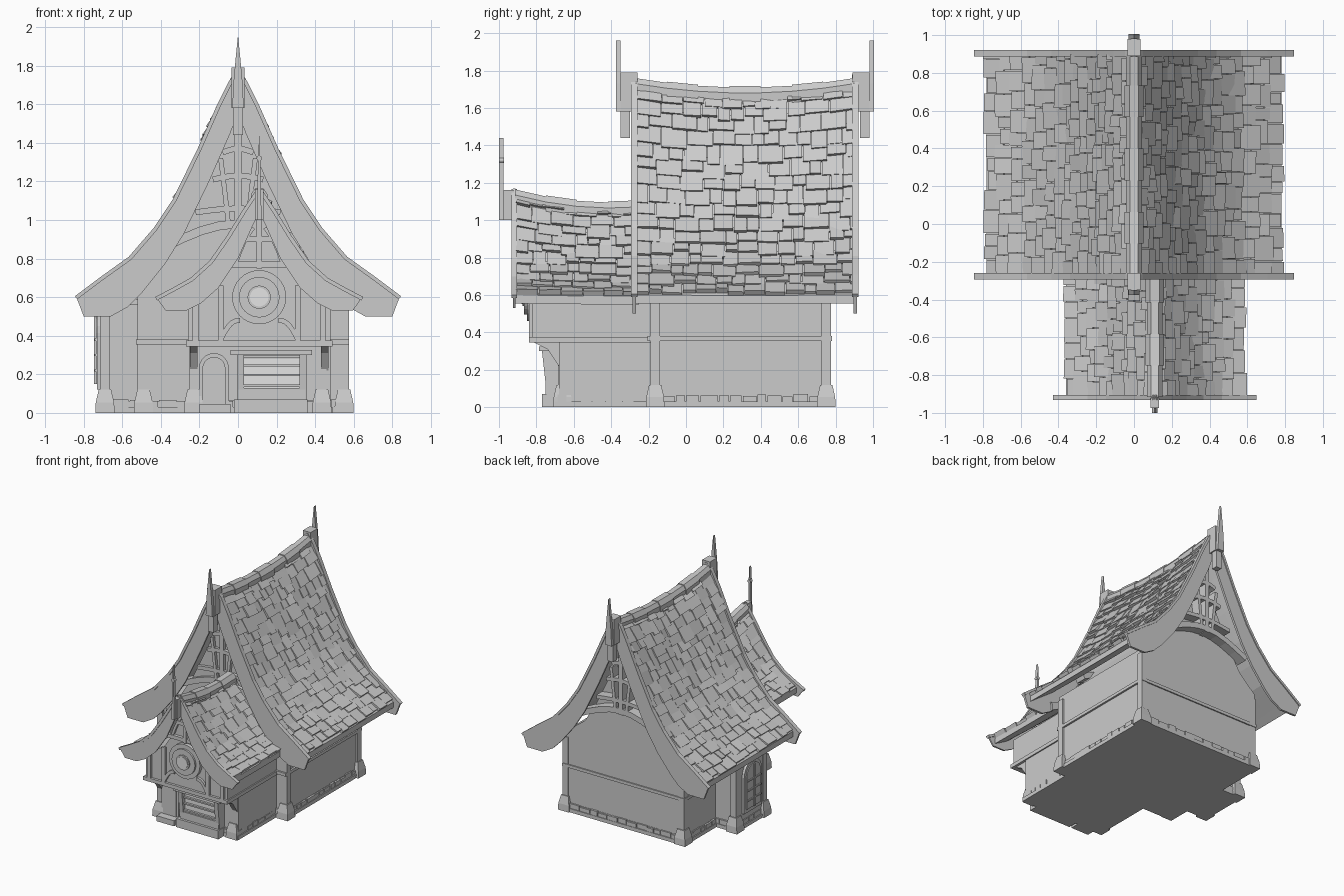
import bpy, bmesh, math, random
from mathutils import Vector

random.seed(4)
if "Cube" in bpy.data.objects:
    bpy.data.objects.remove(bpy.data.objects["Cube"])


def material(name, value):
    m = bpy.data.materials.new(name)
    m.use_nodes = True
    m.diffuse_color = (value, value, value, 1)
    m.node_tree.nodes["Principled BSDF"].inputs["Base Color"].default_value = m.diffuse_color
    return m


GREY = material("plain grey", 0.6)
PALE = material("pale pane", 0.78)


def mesh(name, verts, faces, mat=GREY):
    me = bpy.data.meshes.new(name)
    me.from_pydata(verts, [], faces)
    me.materials.append(mat)
    bpy.context.collection.objects.link(bpy.data.objects.new(name, me))
    bm = bmesh.new()
    bm.from_mesh(me)
    bmesh.ops.recalc_face_normals(bm, faces=bm.faces)
    bm.to_mesh(me)
    bm.free()


def prism(name, outline, y0, y1, mat=GREY, dz0=0, dz1=0, side=False):
    """Extrude an (x, z) outline along y, or a (y, z) outline along x."""
    n = len(outline)
    v = [(a, y0, b + dz0) for a, b in outline] + [(a, y1, b + dz1) for a, b in outline]
    if side:
        v = [(y, x, z) for x, y, z in v]
    f = [tuple(range(n)), tuple(range(2 * n - 1, n - 1, -1))]
    f += [(i, (i + 1) % n, n + (i + 1) % n, n + i) for i in range(n)]
    mesh(name, v, f, mat)


def box(name, x0, x1, y0, y1, z0, z1, mat=GREY):
    prism(name, [(x0, z0), (x1, z0), (x1, z1), (x0, z1)], y0, y1, mat)


def strip(name, pts, w, y0, y1):
    """Timber of width w following a path in the facade plane."""
    p, left, right = [Vector(q) for q in pts], [], []
    for i, q in enumerate(p):
        t = (p[min(i + 1, len(p) - 1)] - p[max(i - 1, 0)]).normalized()
        n = Vector((-t.y, t.x)) * w / 2
        left.append(tuple(q + n))
        right.append(tuple(q - n))
    prism(name, left + right[::-1], y0, y1)


def bow(a, b, rise, n=8):
    return [(a[0] + (b[0] - a[0]) * i / n,
             a[1] + (b[1] - a[1]) * i / n + rise * math.sin(math.pi * i / n)) for i in range(n + 1)]


def arch(c, w, z0, z1, n=10):
    r = w / 2
    return [(c - r, z0), (c + r, z0)] + [(c + r * math.cos(math.pi * i / n),
            z1 - r + r * math.sin(math.pi * i / n)) for i in range(n + 1)]


def disc(cx, cz, r, n=32):
    return [(cx + r * math.cos(math.tau * i / n), cz + r * math.sin(math.tau * i / n)) for i in range(n)]


def foot(x, y, s=0.05, h=0.12):
    ring = ((-1, -1), (1, -1), (1, 1), (-1, 1))
    v = [(x + i * k, y + j * k, z) for z, k in ((0, s), (h * .45, s * .95), (h, s * .65)) for i, j in ring]
    f = [(3, 2, 1, 0), (8, 9, 10, 11)]
    f += [(b + i, b + (i + 1) % 4, b + 4 + (i + 1) % 4, b + 4 + i) for b in (0, 4) for i in range(4)]
    mesh("corner_foot", v, f)


def bricks(x0, x1, y0, y1):
    """Plinth with an uneven course of stones around it."""
    box("plinth", x0, x1, y0, y1, 0, .03)
    for lo, hi, spot in ((x0, x1, lambda a, b, d: (a, b, y0 + d, y1 - d)), (y0, y1, lambda a, b, d: (x0 + d, x1 - d, a, b))):
        a = lo + .012
        while a < hi - .03:
            b = min(a + random.uniform(.05, .1), hi - .012)
            box("plinth_stone", *spot(a, b - .006, random.uniform(.002, .01)), .03, random.uniform(.058, .07))
            a = b


def interp(prof, d):
    for (a, za), (b, zb) in zip(prof, prof[1:]):
        if d <= b:
            return za + (zb - za) * (d - a) / (b - a)
    return prof[-1][1]


def roof(name, cx, top, dmax, y0, y1, mid, sag, rows, drop):
    apex, eave = top[0][1], top[-1][1]

    def z_at(d, y):
        t = min(1, abs(y - mid) / (mid - y0))
        return interp(top, d) - drop - sag * (1 - t * t) * (interp(top, d) - eave) / (apex - eave)
    # sagging deck
    ds = [dmax * i / 14 for i in range(-14, 15)]
    ys = [y0 + (y1 - y0) * j / 10 for j in range(11)]
    m, k, f = len(ds), len(ds) * len(ys), []
    v = [(cx + d, y, z_at(abs(d), y) - th) for th in (0, .045) for y in ys for d in ds]
    for j in range(len(ys) - 1):
        for i in range(m - 1):
            q = (j * m + i, j * m + i + 1, (j + 1) * m + i + 1, (j + 1) * m + i)
            f += [q, tuple(a + k for a in q[::-1])]
    rim = list(range(m)) + [j * m + m - 1 for j in range(1, len(ys))]
    rim += [k - 2 - i for i in range(m - 1)] + [j * m for j in range(len(ys) - 2, 0, -1)]
    f += [(a, b, b + k, a + k) for a, b in zip(rim, rim[1:] + rim[:1])]
    mesh(name + "_deck", v, f)
    # shingle courses, equal along the slope
    fine, run = [dmax * i / 200 for i in range(201)], [0]
    for a, b in zip(fine, fine[1:]):
        run.append(run[-1] + math.hypot(b - a, interp(top, b) - interp(top, a)))
    v, f, step = [], [], run[-1] / rows

    def d_of(s):
        return next((d for d, r in zip(fine, run) if r >= s), dmax)
    for s in (-1, 1):
        for r in range(rows):
            y = y0 + .005
            while y < y1 - .02:
                w = min(random.uniform(.06, .14), y1 - y)
                da, db = d_of(max(0, r * step - .03)), d_of((r + 1) * step + random.uniform(-.025, .02))
                n0 = len(v)
                for d, h in ((da, .008), (db, random.uniform(.016, .034))):
                    rise = interp(top, min(d + .01, dmax)) - interp(top, max(d - .01, 0))
                    nx, nz = Vector((-rise, min(d + .01, dmax) - max(d - .01, 0))).normalized()
                    for yy in (y + .002, y + w - .002):
                        z, t = z_at(d, yy), h + random.uniform(-.005, .005)
                        v += [(cx + s * (d + nx * e), yy, z + nz * e) for e in (-.01, t)]
                f += [tuple(n0 + i for i in q) for q in
                      ((1, 3, 7, 5), (4, 5, 7, 6), (0, 1, 5, 4), (2, 6, 7, 3), (0, 2, 3, 1), (0, 4, 6, 2))]
                y += w
    mesh(name + "_shingles", v, f)
    # ridge caps, alternately wider
    n = round((y1 - y0) / .165)
    for i in range(n):
        a, b = y0 + (y1 - y0) * i / n, y0 + (y1 - y0) * (i + 1) / n
        r = .05 if i % 2 else .042
        out = [(-r, -.06), (-r, 0), (-r / 2, r * .7), (r / 2, r * .7), (r, 0), (r, -.06)]
        prism(name + "_ridge_cap", [(cx + x, z) for x, z in out], a, b, dz0=z_at(0, a), dz1=z_at(0, b))


def both(cx, pts):
    return [(cx - d, z) for d, z in pts[:0:-1]] + [(cx + d, z) for d, z in pts]


def barge(name, cx, top, low, y0, y1):
    """Curved gable board with a thin cap strip on its upper edge."""
    prism(name, both(cx, top) + both(cx, low)[::-1], y0, y1)
    for s in (-1, 1):
        strip(name + "_cap", [(cx + s * d, z - .008) for d, z in top], .02, y0 - .008, y1 + .008)


MAIN = [(0, 1.78), (.04, 1.72), (.1, 1.6), (.2, 1.375), (.33, 1.11), (.43, .96), (.56, .81), (.7, .71), (.84, .605)]
MAIN_LOW = [(0, 1.56), (.04, 1.45), (.15, 1.2), (.28, .93), (.38, .77), (.5, .62), (.57, .55), (.66, .5), (.8, .5)]
SMALL = [(0, 1.17), (.08, 1.05), (.16, .92), (.25, .79), (.35, .7), (.44, .65), (.535, .6)]
SMALL_LOW = [(0, 1.04), (.03, .98), (.11, .8), (.21, .65), (.3, .57), (.38, .53), (.485, .53)]
SX = .11

# walls
prism("main_walls", [(-.52, 0), (-.52, .64)] + both(0, MAIN_LOW[:5]) + [(.56, .64), (.56, 0)], -.19, .77)
box("porch_lower_walls", -.25, .48, -.68, -.18, 0, .37)
prism("porch_upper_walls", [(-.26, .36), (-.26, .58)] + both(SX, SMALL_LOW[:4]) + [(.48, .58), (.48, .36)], -.82, -.18)
box("side_bay", -.71, -.5, -.01, .36, 0, .62)
box("main_wall_band", -.53, .575, -.205, .78, .355, .38)
box("porch_wall_band", -.27, .49, -.84, -.18, .345, .375)
box("side_bay_band", -.72, -.5, -.02, .37, .56, .59)
for area in ((-.54, .58, -.21, .79), (-.265, .49, -.7, -.2), (-.725, -.5, -.03, .38)):
    bricks(*area)
for x, y, z in ((-.49, -.165, .6), (.55, -.165, .6), (.55, .75, .6), (-.5, .75, .6), (-.69, .35, .6),
                (-.69, .0, .6), (-.23, -.66, .36), (.435, -.66, .36)):
    foot(x, y)
    box("corner_post", x - .025, x + .025, y - .025, y + .025, .1, z)

# roofs and gable boards
roof("main_roof", 0, MAIN, .78, -.27, .9, .315, .05, 16, .05)
roof("porch_roof", SX, SMALL, .47, -.915, -.25, -.4, .07, 10, .035)
for y in (-.285, .895):
    barge("main_bargeboard", 0, MAIN, MAIN_LOW, y, y + .018)
barge("porch_bargeboard", SX, SMALL, SMALL_LOW, -.925, -.912)

# main gable timbers and finials, front and back
SPIKE = both(0, [(0, 1.96), (.01, 1.86), (.022, 1.73), (.03, 1.58)])
for s in (-1, 1):
    def at(depth):
        return .315 + s * depth
    y0, y1 = at(.44), at(.53)
    box("king_post", -.018, .018, y0, y1, .95, 1.52)
    for z, half in ((1.36, .08), (1.22, .13), (1.05, .22)):
        strip("gable_beam", bow((-half, z - .01), (half, z - .01), .02), .03, y0, y1)
    strip("gable_arch", bow((-.38, .86), (.38, .86), .12), .045, y0, y1)
    for m in (-1, 1):
        strip("gable_brace", bow((m * .05, .98), (m * .09, 1.32), .01), .025, y0, y1)
    prism("finial_spike", SPIKE, at(.665), at(.69))
    box("finial_block", -.035, .035, at(.575), at(.665), 1.58, 1.79)
    box("finial_foot", -.025, .025, at(.615), at(.665), 1.44, 1.58)

# porch gable timbers
for x, z in ((-.22, .56), (-.09, .66), (.31, .66), (.44, .56)):
    box("porch_stud", x - .015, x + .015, -.84, -.82, .37, z)
box("porch_king_post", SX - .015, SX + .015, -.85, -.82, .75, 1.06)
for z, half in ((.77, .17), (.9, .08)):
    box("porch_gable_beam", SX - half, SX + half, -.845, -.82, z - .015, z + .015)
for m in (-1, 1):
    strip("porch_brace", bow((SX + m * .2, .38), (SX + m * .1, .48), .03), .025, -.84, -.82)
    strip("porch_upper_brace", bow((SX + m * .12, .78), (SX + m * .03, .96), .02), .02, -.84, -.82)
    x = SX + m * .34
    prism("jetty_bracket", [(-.68, .22), (-.68, .35), (-.82, .35), (-.74, .31)], x - .02, x + .02, side=True)
box("porch_finial_block", SX - .022, SX + .022, -.975, -.92, 1.0, 1.16)
prism("porch_finial_spike", both(SX, [(0, 1.44), (.006, 1.32), (.012, 1.0)]), -1.0, -.975)
prism("porch_finial_bead", disc(SX, 1.32, .014, 12), -1.0, -.972)

# round window
for name, r, y, mat in (("round_window_frame", .14, -.85, GREY), ("round_window_ring", .105, -.865, GREY),
                        ("round_window_hub", .06, -.875, GREY), ("round_window_pane", .048, -.88, PALE)):
    prism(name, disc(SX, .6, r), y, -.874 if mat is PALE else -.81, mat)

# door with step
prism("door_frame", arch(-.125, .155, .04, .31), -.7, -.67)
prism("door_leaf", arch(-.125, .12, .04, .29), -.708, -.69)
box("door_step", -.2, -.04, -.77, -.68, 0, .045)

# shop bay with leaning posts and slats
box("shop_base", -.02, .36, -.77, -.67, 0, .07)
box("shop_counter", 0, .35, -.75, -.67, .07, .13)
box("shop_body", .01, .34, -.72, -.67, .13, .3)
box("shop_pane", .03, .32, -.727, -.719, .13, .28, PALE)
for z in (.135, .19, .24, .285):
    box("shop_slat", .02, .33, -.745, -.72, z, z + .012)
for x in (-.005, .32):
    prism("shop_post", [(-.68, .03), (-.74, .03), (-.77, .3), (-.68, .3)], x, x + .035, side=True)
box("shop_shelf", -.04, .385, -.785, -.67, .3, .325)

# arched side window
prism("side_window_frame", arch(.175, .23, .12, .53), -.73, -.7, side=True)
prism("side_window_pane", arch(.175, .18, .15, .505), -.737, -.729, side=True)
for z in (.22, .3, .38):
    box("side_window_bar", -.745, -.73, .09, .26, z - .006, z + .006)
box("side_window_mullion", -.747, -.73, .168, .182, .15, .5)
